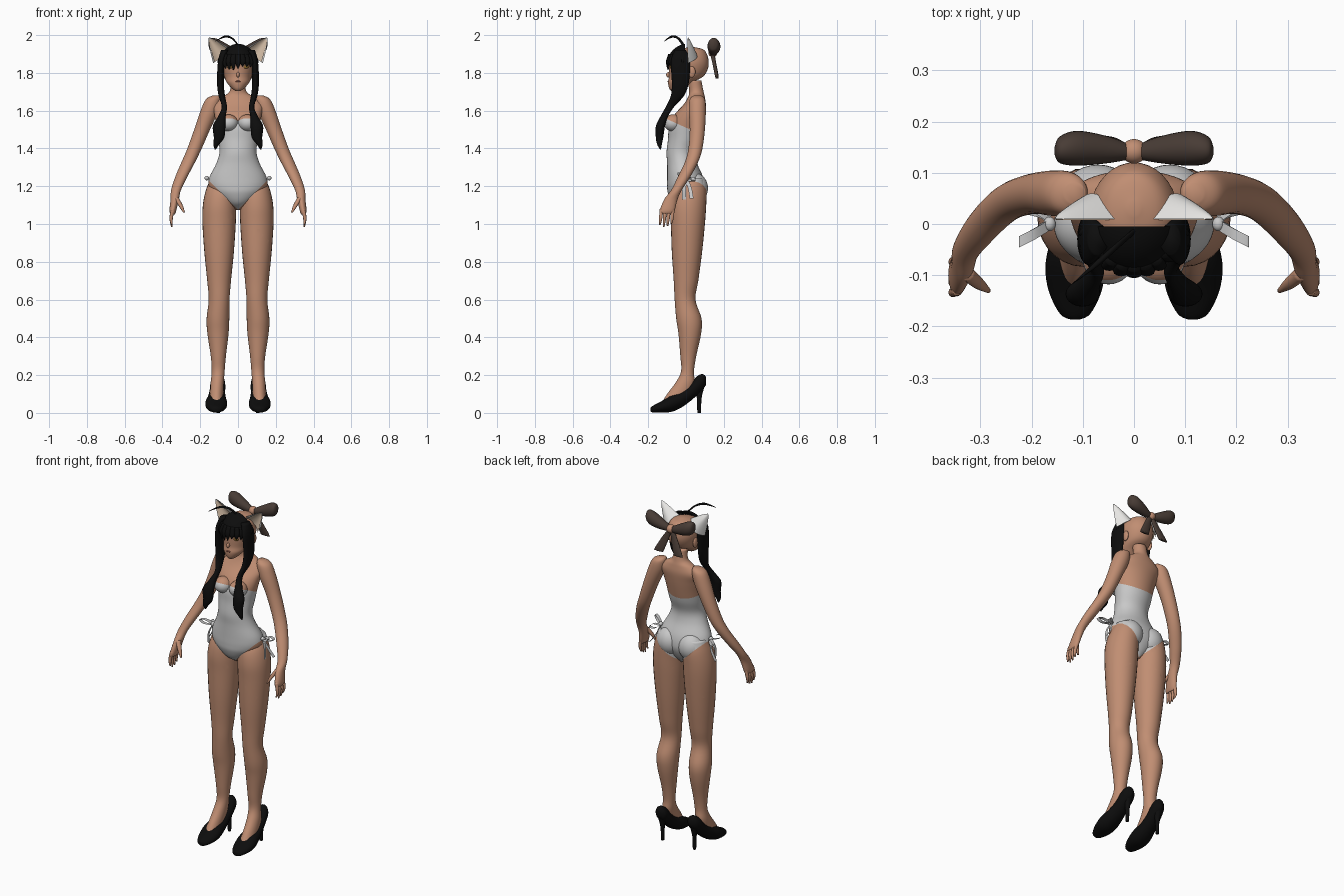
import bpy, bmesh, math, random
from mathutils import Vector

random.seed(4)

def material(name, rgb):
    m = bpy.data.materials.new(name)
    m.diffuse_color = (*rgb, 1)
    return m

SKIN = material("skin", (0.53, 0.27, 0.17))
SUIT = material("light grey cloth", (0.58, 0.58, 0.58))
BLACK = material("black", (0.004, 0.004, 0.004))
WHITE = material("white fur", (0.85, 0.84, 0.82))
CREAM = material("cream inner ear", (0.72, 0.56, 0.42))
BROWN = material("dark brown ribbon", (0.065, 0.045, 0.036))
LIP = material("lip", (0.36, 0.13, 0.09))
GOLD = material("gold eye", (0.3, 0.16, 0.03))
SIDES = (("left", 1), ("right", -1))

def finish(bm, name, *mats):
    bmesh.ops.recalc_face_normals(bm, faces=bm.faces)
    for f in bm.faces:
        f.smooth = True
    me = bpy.data.meshes.new(name)
    bm.to_mesh(me)
    bm.free()
    for m in mats:
        me.materials.append(m)
    ob = bpy.data.objects.new(name, me)
    bpy.context.collection.objects.link(ob)
    return ob

def smooth_path(pts, sub):
    """Catmull-Rom interpolation through tuples of any length."""
    out = []
    for i in range(len(pts) - 1):
        p = [pts[max(0, min(len(pts) - 1, i + k))] for k in (-1, 0, 1, 2)]
        for j in range(sub):
            t = j / sub
            out.append([0.5 * (2 * b + (c - a) * t + (2 * a - 5 * b + 4 * c - d) * t * t
                               + (3 * b - a - 3 * c + d) * t ** 3) for a, b, c, d in zip(*p)])
    return out + [list(pts[-1])]

def loft(name, stations, mat, axis="z", side=1, seg=28, sub=5, paint=False):
    """Elliptical rings along an axis: (position, centre1, centre2, radius1, radius2)."""
    bm = bmesh.new()
    rings = []
    for w, c1, c2, r1, r2 in smooth_path(stations, sub):
        ring = []
        for k in range(seg):
            a = 2 * math.pi * k / seg
            u = c1 + max(r1, 0.001) * math.cos(a)
            v = c2 + max(r2, 0.001) * math.sin(a)
            x, y, z = {"z": (u, v, w), "y": (u, w, v), "x": (w, u, v)}[axis]
            ring.append(bm.verts.new((x * side, y, z)))
        rings.append(ring)
    for a, b in zip(rings, rings[1:]):
        for k in range(seg):
            bm.faces.new((a[k], a[(k + 1) % seg], b[(k + 1) % seg], b[k]))
    bm.faces.new(rings[0])
    bm.faces.new(rings[-1])
    return paint_suit(bm, name) if paint else finish(bm, name, mat)

def cut(bm, co, no):
    bmesh.ops.bisect_plane(bm, geom=bm.verts[:] + bm.edges[:] + bm.faces[:],
                           dist=1e-5, plane_co=co, plane_no=no)

def paint_suit(bm, name):
    # Neckline plane and two high-cut leg lines divide cloth from skin
    cut(bm, (0, 0, 1.51), (0, 0.45, 1))
    cut(bm, (0.015, 0, 1.09), (1, 0, -1))
    cut(bm, (-0.015, 0, 1.09), (-1, 0, -1))
    for f in bm.faces:
        c = f.calc_center_median()
        f.material_index = int(c.z < 1.51 - 0.45 * c.y and abs(c.x) < c.z - 1.075)
    return finish(bm, name, SKIN, SUIT)

def ball_mesh(centre, radii):
    bm = bmesh.new()
    bmesh.ops.create_uvsphere(bm, u_segments=32, v_segments=20, radius=1)
    for v in bm.verts:
        v.co = Vector(centre) + Vector([a * r for a, r in zip(v.co, radii)])
    return bm

def ball(name, centre, radii, mat):
    return finish(ball_mesh(centre, radii), name, mat)

def strip(name, pts, width, mat, side):
    """Flat ribbon: a path widened along y."""
    bm = bmesh.new()
    rows = [[bm.verts.new((x * side, y + d, z)) for d in (-width / 2, width / 2)]
            for x, y, z in smooth_path(pts, 6)]
    for a, b in zip(rows, rows[1:]):
        bm.faces.new((a[0], a[1], b[1], b[0]))
    return finish(bm, name, mat)

# Torso and neck
loft("torso", [(1.075, 0, .01, .02, .03), (1.11, 0, 0, .07, .07), (1.16, 0, 0, .13, .095),
               (1.2, 0, 0, .155, .1), (1.25, 0, -.005, .15, .095), (1.32, 0, -.02, .115, .08),
               (1.38, 0, -.025, .098, .078), (1.45, 0, -.01, .105, .085), (1.52, 0, 0, .115, .09),
               (1.58, 0, .02, .125, .08), (1.63, 0, .045, .13, .06), (1.67, 0, .055, .09, .045),
               (1.70, 0, .055, .045, .038), (1.76, 0, .045, .038, .036)], SKIN, seg=48, paint=True)

# Head and face
loft("head", [(1.705, 0, -.06, .015, .02), (1.72, 0, -.05, .035, .04), (1.75, 0, -.03, .06, .065),
              (1.78, 0, 0, .072, .09), (1.82, 0, .012, .083, .103), (1.86, 0, .015, .087, .105),
              (1.90, 0, .02, .075, .09), (1.925, 0, .03, .05, .06), (1.937, 0, .03, .01, .012)],
     SKIN, seg=36)
ball("nose", (0, -.093, 1.79), (.009, .012, .014), SKIN)
ball("mouth", (0, -.093, 1.755), (.016, .005, .004), LIP)

for label, s in SIDES:
    ball(label + "_eye", (s * .04, -.079, 1.832), (.018, .006, .009), GOLD)
    ball(label + "_ear", (s * .083, .03, 1.805), (.01, .02, .03), SKIN)
    # Bust and hips
    paint_suit(ball_mesh((s * .05, -.068, 1.535), (.05, .05, .045)), label + "_bust")
    paint_suit(ball_mesh((s * .07, .048, 1.19), (.075, .068, .08)), label + "_buttock")
    # Leg and foot
    loft(label + "_leg", [(1.24, .085, .035, .06, .06), (1.18, .09, .02, .08, .088),
                          (1.1, .098, .012, .088, .095), (1.0, .1, .01, .088, .09),
                          (.85, .1, .005, .078, .08), (.7, .1, 0, .063, .065),
                          (.6, .1, -.005, .055, .055), (.5, .106, .015, .06, .067),
                          (.42, .106, .02, .056, .06), (.3, .104, .012, .04, .042),
                          (.22, .105, .008, .034, .034), (.16, .11, -.005, .035, .05),
                          (.1, .113, -.04, .035, .06), (.05, .115, -.09, .035, .04)],
         SKIN, side=s, paint=True)
    # High-heeled shoe
    loft(label + "_shoe", [(-.187, .115, .018, .008, .01), (-.175, .115, .02, .03, .018),
                           (-.13, .115, .032, .052, .03), (-.08, .115, .05, .058, .045),
                           (-.03, .113, .07, .05, .045), (.02, .11, .105, .042, .045),
                           (.06, .107, .145, .04, .05), (.09, .105, .165, .032, .04),
                           (.107, .105, .17, .01, .02)], BLACK, axis="y", side=s)
    loft(label + "_heel", [(.15, .105, .075, .027, .026), (.08, .105, .07, .012, .013),
                           (0, .105, .07, .009, .01)], BLACK, side=s, seg=16)
    # Arm, hand and fingers
    loft(label + "_arm", [(1.68, .115, .06, .02, .02), (1.66, .13, .06, .04, .04),
                          (1.6, .15, .06, .048, .045), (1.5, .19, .06, .042, .04),
                          (1.4, .23, .05, .038, .037), (1.33, .262, .03, .036, .035),
                          (1.25, .3, -.01, .032, .033), (1.18, .328, -.05, .026, .028),
                          (1.13, .335, -.08, .022, .035), (1.07, .345, -.1, .018, .04),
                          (1.05, .345, -.105, .01, .033)], SKIN, side=s)
    for i in range(4):
        d = (i - 1.5) * .02
        end = .98 + .012 * abs(i - 1.3)
        loft(f"{label}_finger_{i}", [(1.08, .345, -.1 + d, .01, .01), (1.03, .354, -.104 + d, .009, .009),
                                     (end, .35, -.108 + d, .004, .004)], SKIN, side=s, seg=10)
    loft(label + "_thumb", [(1.14, .328, -.095, .014, .015), (1.1, .305, -.115, .012, .012),
                            (1.06, .285, -.13, .005, .005)], SKIN, side=s, seg=12)
    # Long front hair lock
    loft(label + "_lock", [(1.92, .07, -.03, .02, .03), (1.86, .088, -.03, .018, .05),
                           (1.75, .093, -.03, .018, .045), (1.68, .086, -.045, .017, .035),
                           (1.62, .072, -.085, .014, .022), (1.57, .085, -.115, .02, .02),
                           (1.52, .1, -.135, .033, .024), (1.46, .1, -.14, .028, .02),
                           (1.42, .115, -.14, .015, .012), (1.395, .12, -.135, .003, .003)],
         BLACK, side=s, seg=20)
    # Animal ear: white cupped shell with a cream lining
    for part, wide, bulge, y0, mat in (("shell", .062, .05, .01, WHITE), ("lining", .052, .028, .008, CREAM)):
        bm = bmesh.new()
        grid = []
        for j in range(9):
            v = j / 8 * (.98 if mat == WHITE else .88)
            row = []
            for i in range(13):
                u = i / 6 - 1
                taper = (1 - v) ** .8
                x = .082 + .073 * v + u * wide * taper * .8
                z = 1.888 + .1 * v - u * wide * taper * .6
                row.append(bm.verts.new((s * x, y0 + bulge * (1 - u * u) * taper, z)))
            grid.append(row)
        for a, b in zip(grid, grid[1:]):
            for i in range(12):
                bm.faces.new((a[i], a[i + 1], b[i + 1], b[i]))
        finish(bm, f"{label}_animal_ear_{part}", mat)
    # Hair bow loops and tails
    loft(label + "_bow_loop", [(0, .14, 1.905, .012, .014), (.05, .145, 1.92, .026, .028),
                               (.11, .148, 1.94, .034, .04), (.145, .145, 1.95, .026, .034),
                               (.155, .143, 1.952, .008, .012)], BROWN, axis="x", side=s)
    loft(label + "_bow_tail", [(1.9, .008, .14, .012, .012), (1.85, .03, .15, .022, .01),
                               (1.8, .052, .16, .028, .01), (1.77, .065, .165, .03, .008)],
         BROWN, side=s, seg=16)
    # Hip ribbon with two loops and two tails
    ball(label + "_hip_knot", (s * .165, 0, 1.243), (.012, .014, .012), SUIT)
    strip(label + "_hip_loop_front", [(.162, 0, 1.243), (.195, -.02, 1.268), (.225, -.035, 1.27),
                                      (.205, -.025, 1.247), (.162, 0, 1.24)], .022, SUIT, s)
    strip(label + "_hip_loop_back", [(.162, .01, 1.24), (.19, .03, 1.25), (.21, .04, 1.232),
                                     (.185, .03, 1.225), (.162, .01, 1.238)], .022, SUIT, s)
    strip(label + "_hip_tail_long", [(.165, 0, 1.24), (.18, .02, 1.19), (.217, .03, 1.135)], .02, SUIT, s)
    strip(label + "_hip_tail_short", [(.165, 0, 1.24), (.185, -.01, 1.19), (.185, -.01, 1.13)], .02, SUIT, s)

ball("bow_knot", (0, .142, 1.908), (.025, .024, .024), SKIN)

# Front hair cap, open at the back
bm = ball_mesh((0, .01, 1.84), (.1, .112, .115))
cut(bm, (0, -.005, 0), (0, 1, 0))
cut(bm, (0, 0, 1.85), (0, 0, 1))
bmesh.ops.delete(bm, geom=[f for f in bm.faces if f.calc_center_median().y > -.005
                           or f.calc_center_median().z < 1.85], context="FACES")
finish(bm, "front_hair", BLACK)

# Fringe strands
for i in range(11):
    a = math.radians(-75 + 15 * i)
    x, y = .096 * math.sin(a), -.108 * math.cos(a)
    tip = 1.825 + random.uniform(-.012, .012)
    loft(f"fringe_{i}", [(1.9, x * .85, .01 + y * .85, .014, .012), (1.86, x, .01 + y * .98, .016, .01),
                         (tip, x * .97, .01 + y, .002, .002)], BLACK, seg=12)

# Curved stray hair on top
loft("stray_hair", [(.005, -.01, 1.94, .006, .008), (-.03, -.04, 1.982, .007, .006),
                    (-.07, -.075, 1.992, .007, .006), (-.118, -.115, 1.968, .001, .001)],
     BLACK, axis="x", seg=10)
